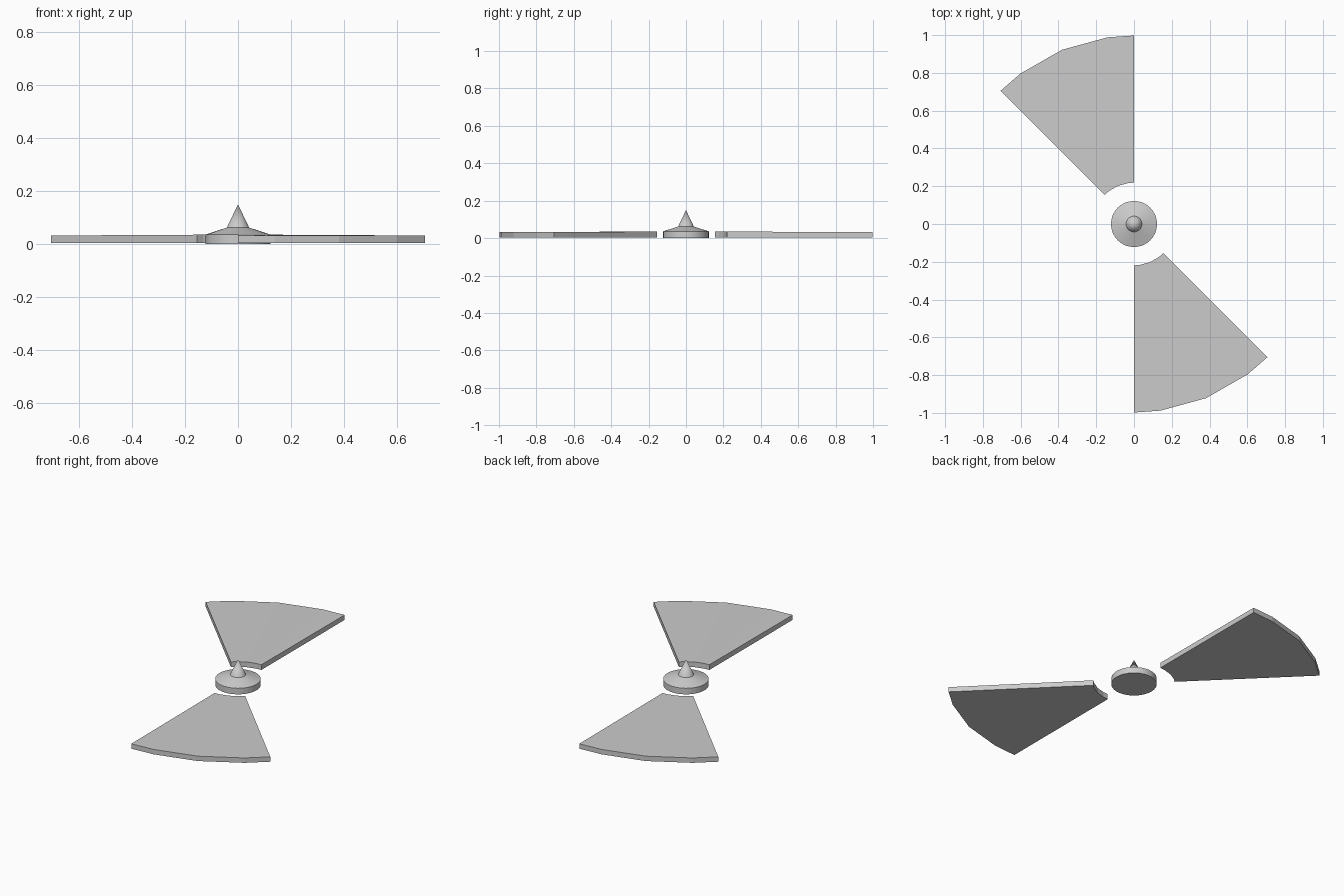
import bpy, bmesh
from math import radians, sin, cos, pi

if "Cube" in bpy.data.objects:
    bpy.data.objects.remove(bpy.data.objects["Cube"])


def finish(name, bm, smooth=False):
    bmesh.ops.recalc_face_normals(bm, faces=bm.faces)
    me = bpy.data.meshes.new(name)
    bm.to_mesh(me)
    bm.free()
    ob = bpy.data.objects.new(name, me)
    bpy.context.collection.objects.link(ob)
    if smooth:
        bpy.ops.object.select_all(action='DESELECT')
        ob.select_set(True)
        bpy.context.view_layer.objects.active = ob
        bpy.ops.object.shade_smooth_by_angle(angle=radians(20))
    return ob


# Blade: a 45 degree ring sector with slightly uneven facets
def blade(name, turn):
    bm = bmesh.new()
    rings = []
    for a in (90, 98, 112.5, 127, 135):
        t = radians(a) + turn
        rings.append([bm.verts.new((r * cos(t), r * sin(t), z))
                      for r, z in ((0.219, 0.004), (0.998, 0.003),
                                   (0.998, 0.032), (0.219, 0.035))])
    for a, b in zip(rings, rings[1:]):
        for i in range(4):
            j = (i + 1) % 4
            bm.faces.new((a[i], a[j], b[j], b[i]))
    bm.faces.new(rings[0])
    bm.faces.new(rings[-1])
    return finish(name, bm)


blade("rear_blade", 0)
blade("front_blade", pi)

# Hub: disc, shallow shoulder and pointed spike from one turned profile
N = 32
bm = bmesh.new()
loops = [[bm.verts.new((r * cos(2 * pi * k / N), r * sin(2 * pi * k / N), z))
          for k in range(N)]
         for r, z in ((0.122, 0), (0.122, 0.036), (0.042, 0.062))]
tip = bm.verts.new((0, 0, 0.15))
bm.faces.new(loops[0])
for k in range(N):
    n = (k + 1) % N
    for a, b in zip(loops, loops[1:]):
        bm.faces.new((a[k], a[n], b[n], b[k]))
    bm.faces.new((loops[-1][k], loops[-1][n], tip))
finish("spiked_hub", bm, smooth=True)
